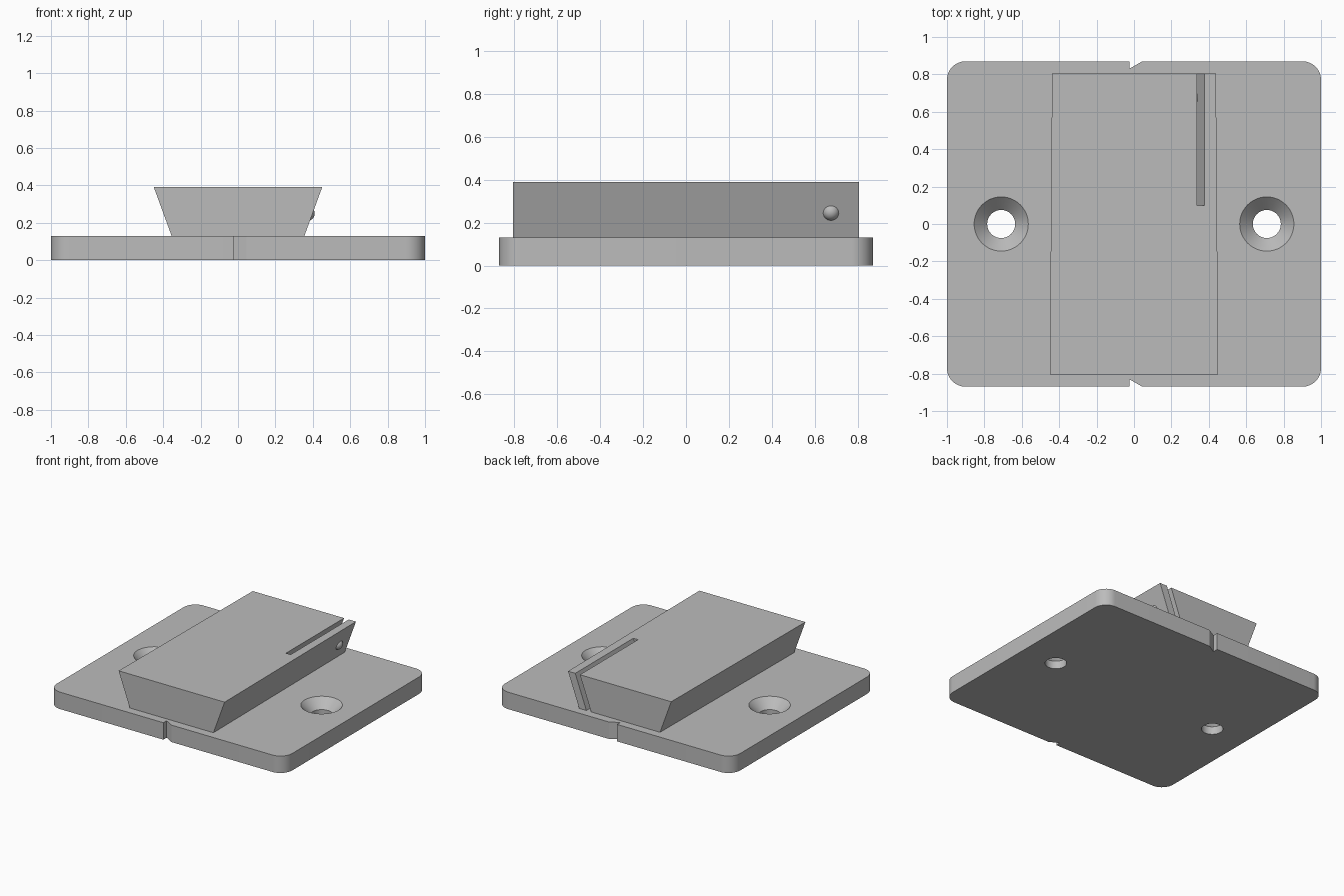
import bpy, bmesh, math
from mathutils import Vector

if "Cube" in bpy.data.objects:
    bpy.data.objects.remove(bpy.data.objects["Cube"], do_unlink=True)

grey = bpy.data.materials.new("light grey")
grey.use_nodes = True
grey.diffuse_color = (0.5, 0.5, 0.5, 1)
grey.node_tree.nodes["Principled BSDF"].inputs["Base Color"].default_value = grey.diffuse_color


def add_object(name, bm):
    bmesh.ops.recalc_face_normals(bm, faces=bm.faces)
    mesh = bpy.data.meshes.new(name)
    bm.to_mesh(mesh)
    bm.free()
    obj = bpy.data.objects.new(name, mesh)
    bpy.context.collection.objects.link(obj)
    mesh.materials.append(grey)
    return obj


def loft(name, start, end):
    """Solid between two matching outlines."""
    bm = bmesh.new()
    a = [bm.verts.new(p) for p in start]
    b = [bm.verts.new(p) for p in end]
    bm.faces.new(a)
    bm.faces.new(b)
    for i in range(len(a)):
        j = (i + 1) % len(a)
        bm.faces.new((a[i], a[j], b[j], b[i]))
    return add_object(name, bm)


def revolve(name, profile, centre, axis="Z", steps=48):
    """Solid turned from (radius, height) pairs that begin and end on the axis."""
    bm = bmesh.new()
    verts = [bm.verts.new((r, 0, h)) for r, h in profile]
    edges = [bm.edges.new(pair) for pair in zip(verts, verts[1:])]
    bmesh.ops.spin(bm, geom=verts + edges, axis=(0, 0, 1), cent=(0, 0, 0),
                   angle=math.tau, steps=steps)
    bmesh.ops.remove_doubles(bm, verts=bm.verts, dist=1e-5)
    obj = add_object(name, bm)
    turn = Vector((0, 0, 1)).rotation_difference(
        Vector((1, 0, 0)) if axis == "X" else Vector((0, 0, 1))).to_matrix().to_4x4()
    obj.data.transform(turn)
    obj.location = centre
    return obj


def cut(target, cutter):
    mod = target.modifiers.new("cut", "BOOLEAN")
    mod.operation, mod.solver, mod.object = "DIFFERENCE", "EXACT", cutter
    bpy.context.view_layer.update()
    bpy.context.view_layer.objects.active = target
    bpy.ops.object.modifier_apply(modifier=mod.name)
    bpy.data.objects.remove(cutter, do_unlink=True)


def smooth(obj, degrees):
    bpy.ops.object.select_all(action="DESELECT")
    obj.select_set(True)
    bpy.context.view_layer.objects.active = obj
    bpy.ops.object.shade_smooth_by_angle(angle=math.radians(degrees))


# Base plate: rounded rectangle with a saw-tooth notch at the front and back
W, D, T, R = 1.0, 0.87, 0.13, 0.1


def corner(sx, sy, first):
    return [(sx * (W - R) + R * math.cos(a), sy * (D - R) + R * math.sin(a))
            for a in (math.radians(first + 7.5 * i) for i in range(13))]


notch = [(0.045, D), (-0.025, D - 0.04), (-0.025, D)]
outline = (corner(1, 1, 0) + notch + corner(-1, 1, 90) + corner(-1, -1, 180)
           + [(x, -y) for x, y in reversed(notch)] + corner(1, -1, 270))
plate = loft("base_plate", [(x, y, 0) for x, y in outline], [(x, y, T) for x, y in outline])

# Countersunk screw holes
for side in (-1, 1):
    hole = revolve("screw_hole_cutter",
                   [(0, -0.05), (0.075, -0.05), (0.075, 0.06), (0.145, T), (0.145, 0.2), (0, 0.2)],
                   (side * 0.71, 0, 0))
    cut(plate, hole)
smooth(plate, 25)

# Dovetail rail, slightly narrower towards the back
TOP, L = 0.39, 0.805


def section(bottom, top, y):
    return [(-bottom, y, T), (bottom, y, T), (top, y, TOP), (-top, y, TOP)]


rail = loft("dovetail_rail", section(0.355, 0.45, -L), section(0.343, 0.438, L))

# Leaning slot that frees a thin spring arm at the back
slope = 0.095 / (TOP - T)


def slot_section(y):
    return [(x + slope * (z - TOP), y, z)
            for x, z in ((0.337, T - 0.05), (0.377, T - 0.05), (0.377, TOP + 0.05), (0.337, TOP + 0.05))]


cut(rail, loft("slot_cutter", slot_section(0.1), slot_section(L + 0.1)))

# Round-nosed locking pin set through the spring arm
r = 0.04
nose = [(r * math.cos(a), r * math.sin(a)) for a in (math.radians(7.5 * i) for i in range(12))]
pin = revolve("locking_pin", [(0, -0.05), (r, -0.05)] + nose + [(0, r)], (0.37, 0.675, 0.25), "X", 32)
smooth(pin, 30)
